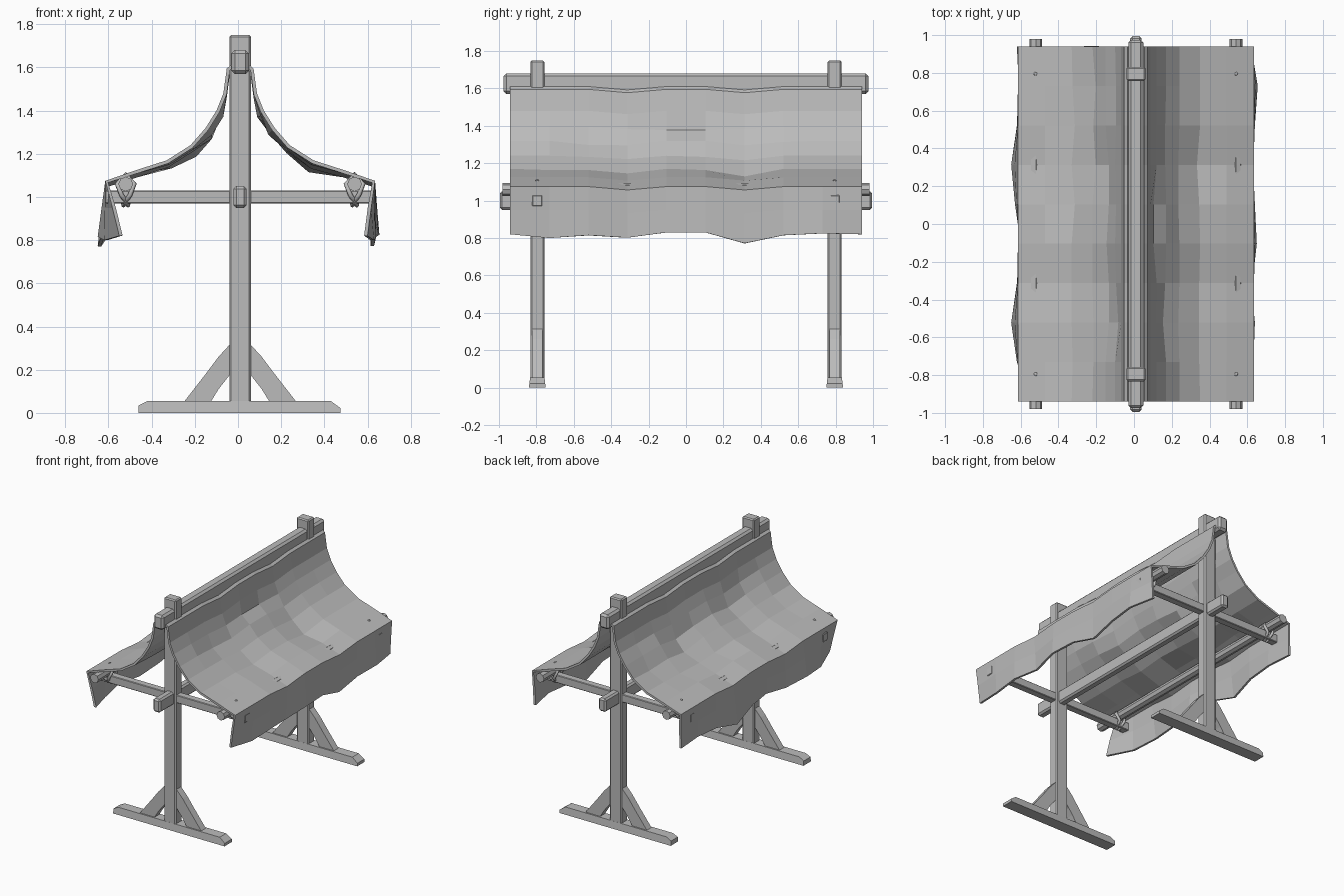
import bpy, bmesh, random
from mathutils import Vector

random.seed(4)
if "Cube" in bpy.data.objects:
    bpy.data.objects.remove(bpy.data.objects["Cube"])

CX = 0.01        # centre line of the frame
POST_Y = 0.795   # distance of the two trestles from the middle

grey = bpy.data.materials.new("plain grey")
grey.use_nodes = True
grey.diffuse_color = (0.5, 0.5, 0.5, 1)
grey.node_tree.nodes["Principled BSDF"].inputs["Base Color"].default_value = (0.5, 0.5, 0.5, 1)


def finish(name, bm):
    mesh = bpy.data.meshes.new(name)
    bm.to_mesh(mesh)
    bm.free()
    mesh.materials.append(grey)
    ob = bpy.data.objects.new(name, mesh)
    bpy.context.collection.objects.link(ob)
    return ob


def beam(name, centre, size, chamfer=0.008):
    bm = bmesh.new()
    bmesh.ops.create_cube(bm, size=1)
    for v in bm.verts:
        v.co = Vector(a * b + c for a, b, c in zip(v.co, size, centre))
    ob = finish(name, bm)
    bevel = ob.modifiers.new("chamfer", "BEVEL")
    bevel.width = chamfer
    bevel.segments = 1
    return ob


def prism(name, profile, y, depth, top_scale=1.0):
    """Extrude an x-z outline along y, narrowing it towards its top."""
    bm = bmesh.new()
    face = bm.faces.new([bm.verts.new((x, -depth / 2, z)) for x, z in profile])
    new = bmesh.ops.extrude_face_region(bm, geom=[face])["geom"]
    for v in new:
        if isinstance(v, bmesh.types.BMVert):
            v.co.y += depth
    high = max(z for x, z in profile)
    for v in bm.verts:
        v.co.y *= 1 + (top_scale - 1) * v.co.z / high
        v.co.y += y
    bmesh.ops.recalc_face_normals(bm, faces=bm.faces)
    return finish(name, bm)


def rope(name, points, centre):
    curve = bpy.data.curves.new(name, "CURVE")
    curve.dimensions = "3D"
    curve.bevel_depth = 0.011
    curve.bevel_resolution = 1
    spline = curve.splines.new("POLY")
    spline.points.add(len(points) - 1)
    spline.use_cyclic_u = True
    for p, co in zip(spline.points, points):
        p.co = (*(Vector(co) + Vector(centre)), 1)
    curve.materials.append(grey)
    ob = bpy.data.objects.new(name, curve)
    bpy.context.collection.objects.link(ob)


# Long beams
beam("ridge_beam", (CX, 0, 1.625), (0.08, 1.95, 0.11), 0.015)
beam("middle_beam", (CX, 0, 1.0), (0.06, 1.99, 0.10), 0.012)

foot_outline = [(-0.46, 0), (0.475, 0), (0.475, 0.022), (0.43, 0.055),
                (-0.42, 0.055), (-0.46, 0.035)]
brace_outline = [(0.045, 0.32), (0.10, 0.26), (0.16, 0.18), (0.265, 0.045),
                 (0.14, 0.045), (0.10, 0.11), (0.045, 0.18)]
lash_path = [(0, 0, 0.045), (0.04, 0.03, 0), (0.02, 0.045, -0.05),
             (0.01, 0, -0.098), (-0.02, -0.045, -0.05), (-0.04, -0.03, 0)]

# Trestles: post, foot, braces, crossbar and rope lashings
for end, y in (("front", -POST_Y), ("back", POST_Y)):
    beam(end + "_post", (CX, y, 0.895), (0.10, 0.075, 1.71))
    prism(end + "_foot", foot_outline, y, 0.09, 0.85)
    beam(end + "_crossbar", (CX, y, 1.0), (1.25, 0.055, 0.06), 0.004)
    for side, s in (("left", 1), ("right", -1)):
        prism(f"{end}_{side}_brace", [(CX + s * x, z) for x, z in brace_outline], y, 0.055)
        for turn in (1, -1):
            path = [(turn * x, py, z) for x, py, z in lash_path]
            rope(f"{end}_{side}_lashing", path, (CX + s * 0.53, y, 1.06))

# Cloth sheets hung from the ridge over the side poles
drape = [(0.045, 1.61), (0.062, 1.595), (0.078, 1.48), (0.11, 1.40), (0.16, 1.32),
         (0.23, 1.24), (0.34, 1.17), (0.48, 1.125), (0.625, 1.075),
         (0.627, 0.95), (0.63, 0.82)]
COLS = 10
hem_out = {1: [-.04, -.01, 0, -.02, .01, 0, -.01, 0, .015, -.02],
           -1: [-.07, 0, .03, 0, -.02, .01, .03, 0, -.01, 0]}
hem_drop = [0, .02, .005, 0, -.01, -.01, .03, .005, -.005, 0]

for side, s in (("left", 1), ("right", -1)):
    # Round side pole with a faceted section
    bm = bmesh.new()
    bmesh.ops.create_cone(bm, cap_ends=True, segments=8, radius1=0.034, radius2=0.034, depth=1.96)
    for v in bm.verts:
        x, y, z = v.co
        v.co = (CX + s * 0.53 + x, z, 1.06 - y)
    finish(side + "_pole", bm)

    bm = bmesh.new()
    grid = []
    for r, (x, z) in enumerate(drape):
        row = []
        for c in range(COLS):
            y = -0.94 + 1.88 * c / (COLS - 1)
            dx, dz = 0, 0
            if c in (3, 6):
                dz -= 0.018          # sagging folds
            if 2 < r < 7 and 0 < c < COLS - 1:
                dent = random.choice((0, 0, 0.008, 0.028))
                dx, dz = dx - dent * 0.6, dz - dent * 0.8
            if r >= 9:               # loose hanging hem
                k = r - 8
                dx += hem_out[s][c] * k / 2
                dz -= hem_drop[c] * (k - 1)
            row.append(bm.verts.new((CX + s * (x + dx), y, z + dz)))
        grid.append(row)
    for r in range(len(drape) - 1):
        for c in range(COLS - 1):
            quad = [grid[r][c], grid[r + 1][c], grid[r + 1][c + 1], grid[r][c + 1]]
            bm.faces.new(quad if s > 0 else quad[::-1])
    cloth = finish(side + "_cloth", bm)
    solid = cloth.modifiers.new("thickness", "SOLIDIFY")
    solid.thickness = 0.016
    solid.offset = -1
